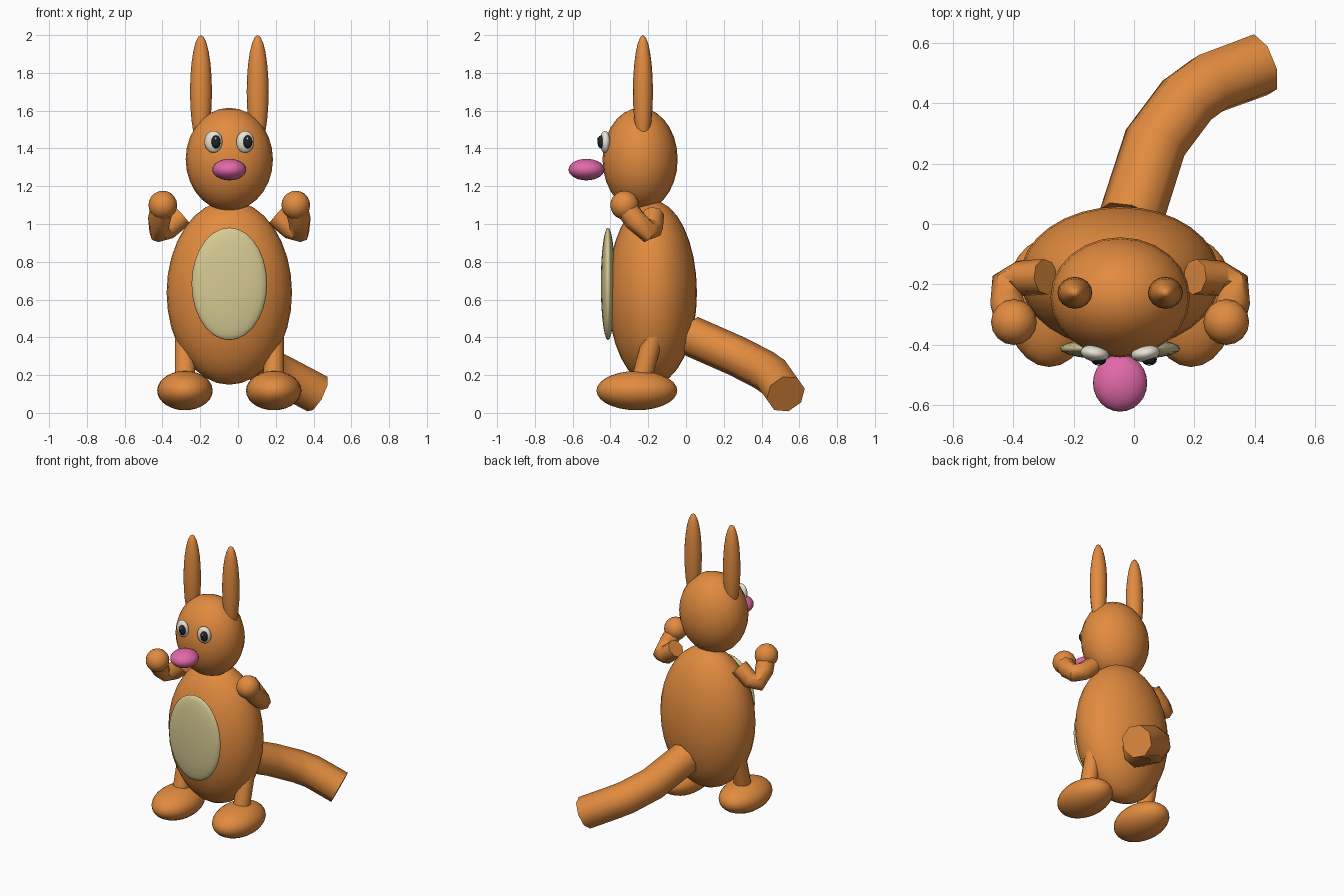
import bpy, bmesh, math
from mathutils import Vector, Matrix

if "Cube" in bpy.data.objects:
    bpy.data.objects.remove(bpy.data.objects["Cube"])

CX = -0.046  # symmetry plane of the figure


def material(name, rgb):
    m = bpy.data.materials.new(name)
    m.diffuse_color = (*rgb, 1)
    m.use_nodes = True
    m.node_tree.nodes["Principled BSDF"].inputs["Base Color"].default_value = m.diffuse_color
    return m


ORANGE = material("orange fur", (0.76, 0.26, 0.05))
CREAM = material("cream belly", (0.68, 0.59, 0.29))
PINK = material("pink nose", (0.76, 0.14, 0.39))
WHITE = material("eye white", (0.80, 0.76, 0.66))
BLACK = material("pupil black", (0.015, 0.015, 0.02))


def finish(bm, name, mat, angle):
    bmesh.ops.recalc_face_normals(bm, faces=bm.faces)
    mesh = bpy.data.meshes.new(name)
    bm.to_mesh(mesh)
    bm.free()
    mesh.materials.append(mat)
    ob = bpy.data.objects.new(name, mesh)
    bpy.context.collection.objects.link(ob)
    bpy.ops.object.select_all(action='DESELECT')
    ob.select_set(True)
    bpy.context.view_layer.objects.active = ob
    bpy.ops.object.shade_smooth_by_angle(angle=math.radians(angle))
    return ob


def ellipsoid(name, centre, radii, mat, turn=0, seg=24, rings=14):
    bm = bmesh.new()
    place = (Matrix.Translation(centre) @ Matrix.Rotation(math.radians(turn), 4, 'Z')
             @ Matrix.Diagonal((*radii, 1)))
    bmesh.ops.create_uvsphere(bm, u_segments=seg, v_segments=rings, radius=1, matrix=place)
    return finish(bm, name, mat, 80)


def tube(name, path, radius, mat, sides=8):
    """Capped tube with one ring at each path point."""
    pts = [Vector(p) for p in path]
    bm = bmesh.new()
    rings = []
    for i, p in enumerate(pts):
        d_in = (p - pts[max(i - 1, 0)]).normalized()
        d_out = (pts[min(i + 1, len(pts) - 1)] - p).normalized()
        t = (d_in + d_out).normalized()
        if i == 0:
            u = t.orthogonal().normalized()
        u = (u - t * u.dot(t)).normalized()
        v = t.cross(u)
        rings.append([bm.verts.new(p + radius * (u * math.cos(a) + v * math.sin(a)))
                      for a in (2 * math.pi * k / sides for k in range(sides))])
    for a, b in zip(rings, rings[1:]):
        for k in range(sides):
            n = (k + 1) % sides
            bm.faces.new((a[k], a[n], b[n], b[k]))
    bm.faces.new(rings[0])
    bm.faces.new(rings[-1])
    return finish(bm, name, mat, 50)


# Body, belly patch, head and nose
ellipsoid("body", (CX, -0.178, 0.637), (0.332, 0.236, 0.488), ORANGE, seg=32, rings=16)
ellipsoid("belly_patch", (CX, -0.413, 0.683), (0.20, 0.038, 0.298), CREAM)
ellipsoid("head", (CX, -0.243, 1.342), (0.231, 0.199, 0.273), ORANGE)
ellipsoid("nose", (CX, -0.527, 1.288), (0.09, 0.095, 0.057), PINK)

# Paired parts
for label, s in (("left", -1), ("right", 1)):
    ellipsoid(label + "_ear", (CX + s * 0.150, -0.228, 1.70), (0.058, 0.053, 0.30),
              ORANGE, seg=16, rings=12)
    # Eyes, both looking slightly to the same side
    ex = CX + s * 0.084
    ellipsoid(label + "_eye", (ex, -0.429, 1.435), (0.048, 0.027, 0.058), WHITE, turn=s * 10)
    ellipsoid(label + "_pupil", (ex + 0.013, -0.449, 1.435), (0.025, 0.02, 0.035), BLACK,
              seg=16, rings=10)
    ellipsoid(label + "_eye_glint", (ex + 0.012, -0.465, 1.452), (0.006, 0.006, 0.007), WHITE,
              seg=8, rings=6)
    # Bent arm and round hand
    arm = [(0.247, -0.175, 1.045), (0.325, -0.18, 0.978), (0.373, -0.205, 0.962),
           (0.372, -0.27, 1.02), (0.355, -0.32, 1.09)]
    tube(label + "_arm", [(CX + s * x, y, z) for x, y, z in arm], 0.06, ORANGE)
    ellipsoid(label + "_hand", (CX + s * 0.352, -0.325, 1.10), (0.076,) * 3, ORANGE,
              seg=16, rings=10)
    # Leg and foot
    lx = CX + s * 0.235
    tube(label + "_leg", [(lx, -0.25, 0.12), (lx, -0.165, 0.44)], 0.055, ORANGE, 12)
    ellipsoid(label + "_foot", (lx, -0.26, 0.118), (0.147, 0.214, 0.104), ORANGE)

# Tail sweeping back to the right
tube("tail", [(-0.01, 0.02, 0.41), (0.07, 0.27, 0.30), (0.175, 0.41, 0.228),
              (0.25, 0.465, 0.19), (0.42, 0.528, 0.10)], 0.107, ORANGE)
